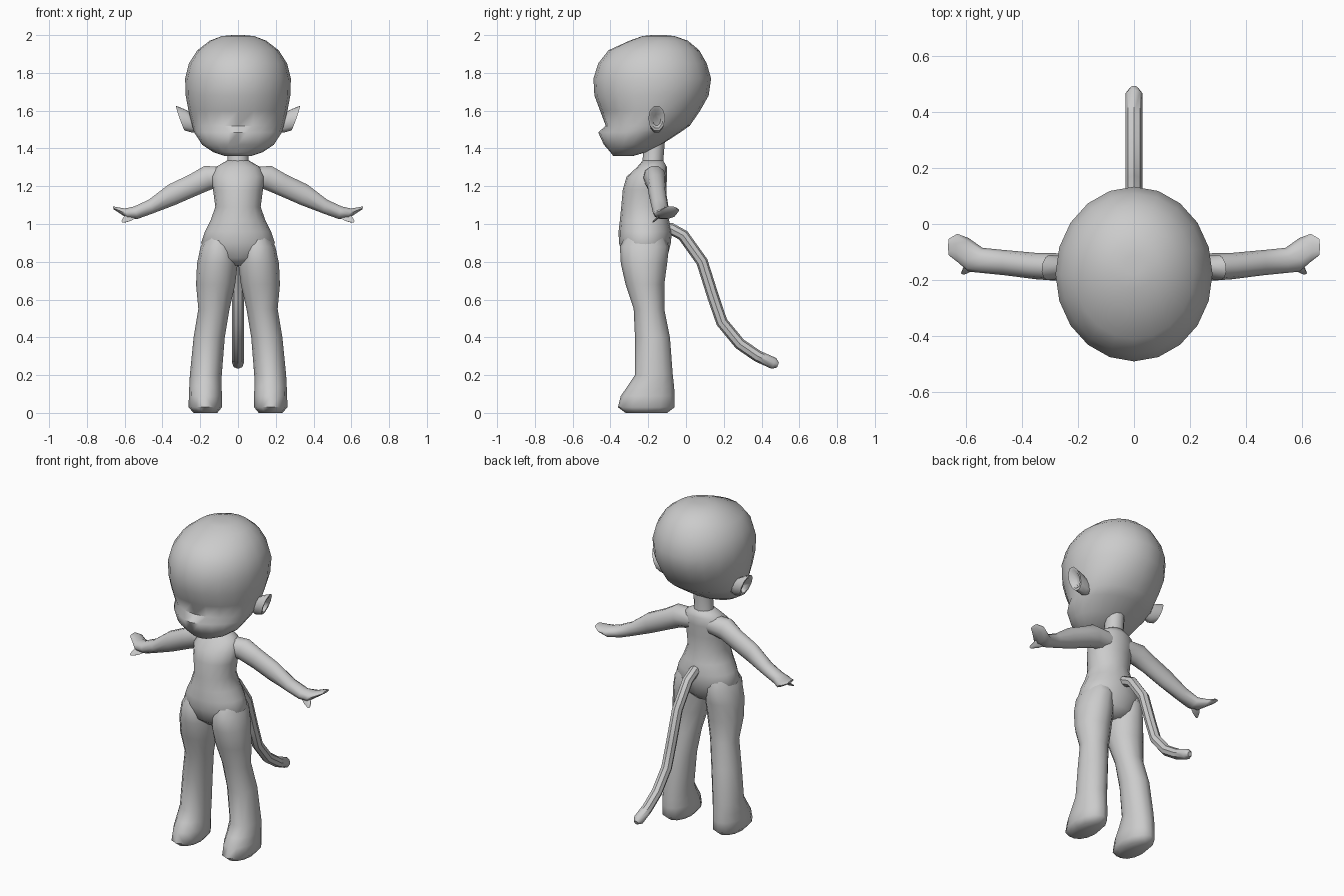
import bpy, bmesh, math
from mathutils import Vector

cube = bpy.data.objects.get("Cube")
if cube:
    bpy.data.objects.remove(cube, do_unlink=True)

skin = bpy.data.materials.new("plain grey")
skin.use_nodes = True
skin.diffuse_color = (0.6, 0.6, 0.6, 1)
skin.node_tree.nodes["Principled BSDF"].inputs["Base Color"].default_value = (0.6, 0.6, 0.6, 1)


def loft(name, rings, angle=60):
    """Skin a list of point rings and cap both ends."""
    bm = bmesh.new()
    loops = [[bm.verts.new(p) for p in ring] for ring in rings]
    for a, b in zip(loops, loops[1:]):
        for i in range(len(a)):
            j = (i + 1) % len(a)
            bm.faces.new((a[i], a[j], b[j], b[i]))
    bm.faces.new(loops[0][::-1])
    bm.faces.new(loops[-1])
    bmesh.ops.recalc_face_normals(bm, faces=bm.faces)
    mesh = bpy.data.meshes.new(name)
    bm.to_mesh(mesh)
    bm.free()
    mesh.materials.append(skin)
    obj = bpy.data.objects.new(name, mesh)
    bpy.context.collection.objects.link(obj)
    bpy.ops.object.select_all(action="DESELECT")
    obj.select_set(True)
    bpy.context.view_layer.objects.active = obj
    bpy.ops.object.shade_smooth_by_angle(angle=math.radians(angle))
    return obj


def ring(centre, u, v, sides=12, pinch=1.0):
    """Ellipse spanned by u and v; pinch above 1 narrows the -v half."""
    c, u, v = Vector(centre), Vector(u), Vector(v)
    points = []
    for i in range(sides):
        a = math.tau * i / sides
        x, y = math.cos(a), math.sin(a)
        if y < 0:
            x = math.copysign(abs(x) ** pinch, x)
        points.append(c + u * x + v * y)
    return points


def level(z, x0, x1, front, back, sides=12, pinch=1.0):
    """Horizontal ring fitted to its extents."""
    return ring(((x0 + x1) / 2, (front + back) / 2, z),
                ((x1 - x0) / 2, 0, 0), (0, (back - front) / 2, 0), sides, pinch)


def both_sides(name, make_rings):
    for side, s in (("left", 1), ("right", -1)):
        loft(side + "_" + name, [[Vector((p.x * s, p.y, p.z)) for p in r] for r in make_rings()])


# Head: height, half width, front, back, pinch of the face
head = [
    (1.36, .07, -.385, -.28, 1), (1.38, .13, -.40, -.21, 1),
    (1.42, .19, -.435, -.13, 1.1), (1.485, .232, -.465, -.03, 1.35),
    (1.52, .242, -.425, .02, 1), (1.60, .262, -.455, .075, .95),
    (1.68, .277, -.485, .12, 1), (1.77, .28, -.49, .133, 1),
    (1.85, .26, -.465, .11, 1), (1.92, .215, -.41, .07, 1),
    (1.97, .15, -.30, .01, 1), (1.995, .085, -.23, -.06, 1), (2.0, .03, -.18, -.11, 1),
]
loft("head", [level(z, -w, w, f, b, 20, p) for z, w, f, b, p in head])

# Neck and torso
loft("neck", [level(1.26, -.08, .08, -.24, -.11), level(1.34, -.055, .055, -.23, -.12),
              level(1.46, -.055, .055, -.22, -.11)])
torso = [
    (.78, .06, -.28, -.14), (.82, .15, -.33, -.10), (.90, .195, -.355, -.08),
    (.96, .175, -.357, -.075), (1.02, .145, -.35, -.09), (1.09, .12, -.343, -.105),
    (1.18, .132, -.335, -.105), (1.25, .14, -.315, -.10), (1.30, .12, -.26, -.10),
    (1.335, .06, -.23, -.12),
]
loft("torso", [level(z, -w, w, f, b, 16) for z, w, f, b in torso])

# Legs with feet: height, inner, outer, front, back
leg = [
    (0, .11, .235, -.32, -.10), (.03, .085, .262, -.36, -.06), (.09, .085, .26, -.345, -.06),
    (.14, .087, .258, -.31, -.063), (.20, .086, .255, -.27, -.07), (.40, .07, .235, -.27, -.085),
    (.55, .045, .21, -.277, -.115), (.68, .015, .222, -.32, -.115),
    (.79, .002, .217, -.345, -.10), (.88, .01, .198, -.35, -.09), (.95, .04, .16, -.31, -.12),
]
both_sides("leg", lambda: [level(z, i, o, f, b) for z, i, o, f, b in leg])

# Arms ending in flat hands: centre, half depth, half thickness
arm = [
    ((.06, -.17, 1.25), .06, .06), ((.16, -.165, 1.245), .06, .068),
    ((.24, -.155, 1.205), .05, .062), ((.35, -.15, 1.155), .047, .06),
    ((.46, -.138, 1.093), .045, .04), ((.54, -.13, 1.06), .045, .036),
    ((.59, -.11, 1.055), .06, .03), ((.63, -.085, 1.072), .05, .018),
    ((.66, -.082, 1.085), .03, .009),
]
both_sides("arm", lambda: [ring(c, (0, d, 0), (t * .3, 0, t * .95), 10) for c, d, t in arm])
both_sides("thumb", lambda: [ring(c, (r, 0, 0), (0, r * .5, r * .8), 8) for c, r in (
    ((.55, -.13, 1.055), .03), ((.585, -.155, 1.03), .024), ((.607, -.175, 1.015), .01))])

# Ears: outer shell, rim and hollow
ear = [(.21, 1.535, .03, .04), (.26, 1.545, .04, .065), (.305, 1.56, .045, .068),
       (.303, 1.558, .034, .052), (.272, 1.55, .02, .03)]
both_sides("ear", lambda: [ring((x, -.155, z), (-.1 * d, d, 0), (.35 * h, 0, h), 10)
                           for x, z, d, h in ear])

# Tail following a curved spine
spine = [Vector((0, y, z)) for y, z in (
    (-.13, .98), (-.08, .975), (-.015, .94), (.085, .80), (.145, .61),
    (.19, .48), (.285, .365), (.38, .30), (.465, .262), (.487, .253))]
radii = [.025] + [.031] * 8 + [.014]
tail = []
for i, p in enumerate(spine):
    along = (spine[min(i + 1, len(spine) - 1)] - spine[max(i - 1, 0)]).normalized()
    tail.append(ring(p, (radii[i], 0, 0), along.cross(Vector((1, 0, 0))) * radii[i], 8))
loft("tail", tail, 40)
